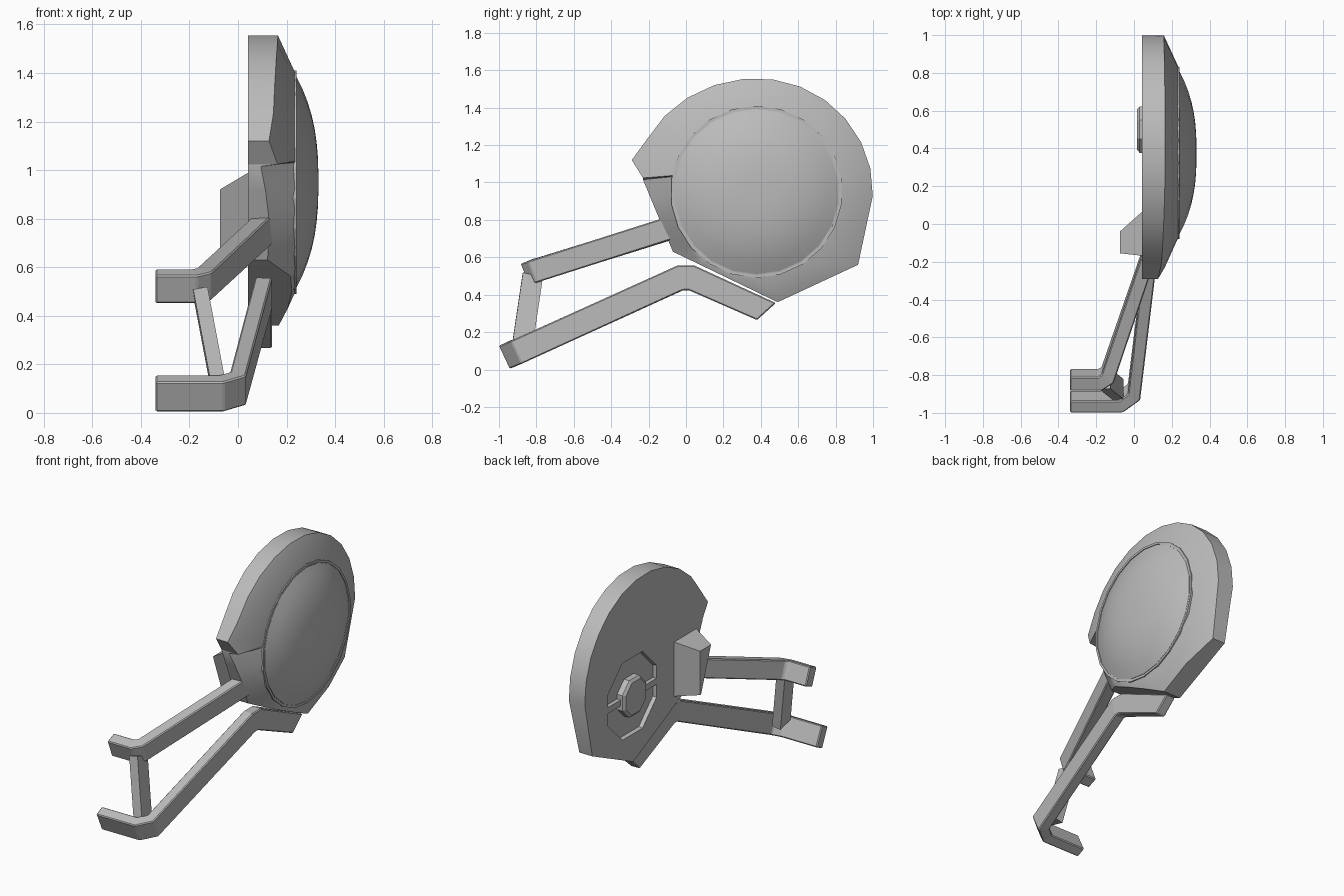
import bpy, bmesh
from math import pi, sin, cos, radians
from mathutils import Vector

cube = bpy.data.objects.get("Cube")
if cube:
    bpy.data.objects.remove(cube)

grey = bpy.data.materials.new("plain_grey")
grey.use_nodes = True
colour = (0.5, 0.5, 0.5, 1)
grey.diffuse_color = colour
grey.node_tree.nodes["Principled BSDF"].inputs["Base Color"].default_value = colour

centre = Vector((0.377, 0.95))    # disc centre in the y-z plane
hub = Vector((0.5, 0.8))          # centre of the recess in the back
seat_radius = 0.455
seat_x = 0.235
back_x = 0.042
dome_radius = 0.44


def loft(name, rings, cap=True, bevel=0, smooth=0):
    """Skin a list of equal-length point rings into one object."""
    bm = bmesh.new()
    loops = [[bm.verts.new(point) for point in ring] for ring in rings]
    for first, second in zip(loops, loops[1:]):
        count = len(first)
        for i in range(count):
            j = (i + 1) % count
            bm.faces.new((first[i], first[j], second[j], second[i]))
    if cap:
        bm.faces.new(loops[0])
        bm.faces.new(loops[-1])
    bmesh.ops.recalc_face_normals(bm, faces=bm.faces)
    mesh = bpy.data.meshes.new(name)
    bm.to_mesh(mesh)
    bm.free()
    mesh.materials.append(grey)
    obj = bpy.data.objects.new(name, mesh)
    bpy.context.collection.objects.link(obj)
    if bevel:
        modifier = obj.modifiers.new("Bevel", "BEVEL")
        modifier.width = bevel
        modifier.segments = 1
    if smooth:
        bpy.ops.object.select_all(action="DESELECT")
        obj.select_set(True)
        bpy.context.view_layer.objects.active = obj
        bpy.ops.object.shade_smooth_by_angle(angle=radians(smooth))
    return obj


def circle(x, radius, sides=22, middle=centre, turn=0):
    angles = [2 * pi * (i + turn) / sides for i in range(sides)]
    return [(x, middle.x + radius * sin(a), middle.y + radius * cos(a)) for a in angles]


def octagon(x, radius):
    return circle(x, radius, sides=8, middle=hub, turn=0.5)


def straight(start, end, steps):
    return [Vector(start).lerp(Vector(end), i / steps) for i in range(steps)]


# Disc outline: an arc, two straight lower edges and a sunken front panel
tip = Vector((-0.29, 1.12))
step = Vector((-0.23, 1.015))
chin = Vector((-0.07, 0.63))
heel = Vector((0.49, 0.36))
corner = Vector((0.92, 0.56))

arc = []
for i in range(13):
    angle = radians(152 - 14 * i)
    reach = 0.66 if cos(angle) < 0 else 0.622
    arc.append(centre + Vector((reach * cos(angle), 0.607 * sin(angle))))
plain = [tip] + arc[:-1] + straight(corner, heel, 2) + straight(heel, chin, 4)
panel = straight(chin, step, 4) + [step]
lift = Vector((0, 0.045))         # skews the panel step upward

# Each entry: outline point, depth below the cone, point that aims at the seat
outline = [(p, 0, p) for p in plain]
outline += [(p, 0.07, p) for p in panel[:-1]]
outline += [(step, 0.07, step + lift), (step + lift * 0.2, 0, step + lift * 1.2)]

back, edge, seat = [], [], []
for point, depth, aim in outline:
    fall = 0.46 * ((point - centre).length - seat_radius)
    inner = centre + (aim - centre).normalized() * seat_radius
    back.append((back_x, *point))
    edge.append((seat_x - fall - depth, *point))
    seat.append((seat_x, *inner))
body = loft("disc_body", [back, edge, seat], smooth=28)

# Octagonal recess in the back
cutter = loft("recess_cutter", [octagon(-0.1, 0.3), octagon(0.068, 0.27)])
cutter.hide_render = True
cutter.hide_viewport = True
recess = body.modifiers.new("Recess", "BOOLEAN")
recess.operation = "DIFFERENCE"
recess.solver = "EXACT"
recess.object = cutter

# Thin raised lip around the dome
lip_outer = seat_radius + 0.005
lip_inner = dome_radius + 0.005
lip_top = seat_x + 0.005
loft("dome_lip", [circle(seat_x - 0.01, lip_outer), circle(lip_top, lip_outer),
                  circle(lip_top, lip_inner), circle(seat_x - 0.01, lip_inner)], cap=False)

# Shallow dome, flatter towards the middle
dome = [circle(seat_x - 0.03, dome_radius)]
for i in range(8):
    share = 1 - i / 8
    dome.append(circle(0.331 - 0.093 * share ** 2.6, dome_radius * share))
loft("dome", dome, smooth=40)

# Knob and crossbar inside the recess
loft("back_knob", [octagon(0.08, 0.133), octagon(0.03, 0.133), octagon(0.016, 0.115)])


def bar_section(x):
    return [(x, hub.x + side * 0.27, hub.y + rise * 0.02)
            for side, rise in ((-1, -1), (1, -1), (1, 1), (-1, 1))]


loft("back_crossbar", [bar_section(0.08), bar_section(back_x)])


# Wedge block on the inner side of the disc
def wedge_section(x, front, rear, top):
    bottom = 0.63
    return [(x, front, top), (x, rear, top), (x, rear, bottom), (x, -0.05, bottom)]


loft("side_wedge", [wedge_section(0.06, -0.17, 0.08, 1),
                    wedge_section(-0.075, -0.155, -0.04, 0.92)])


# Bent bars: sweep a tilted rectangle along a path with mitred corners
def bar(name, path, tilts, half_height, half_width, bevel=0):
    points = [Vector(p) for p in path]
    runs = [(b - a).normalized() for a, b in zip(points, points[1:])]
    rings = []
    for i, (point, tilt) in enumerate(zip(points, tilts)):
        before = runs[max(i - 1, 0)]
        after = runs[min(i, len(runs) - 1)]
        lean = radians(tilt)
        up = Vector((0, -sin(lean), cos(lean)))
        side = up.cross(before + after).normalized()
        mitre = ((1 + before.dot(after)) / 2) ** 0.5
        up *= half_height
        side *= half_width / mitre
        rings.append([point + up - side, point + up + side,
                      point - up + side, point - up - side])
    loft(name, rings, bevel=bevel)


bar("upper_arm",
    [(-0.34, -0.825, 0.522), (-0.18, -0.825, 0.522), (-0.14, -0.8, 0.53), (0.11, -0.07, 0.76)],
    [22, 22, 20, 10], half_height=0.062, half_width=0.038, bevel=0.006)

bar("lower_arm",
    [(-0.34, -0.94, 0.08), (-0.07, -0.94, 0.08), (0, -0.89, 0.1),
     (0.105, -0.03, 0.49), (0.105, 0.03, 0.49), (0.105, 0.43, 0.31)],
    [25, 25, 25, 12, -12, -48], half_height=0.068, half_width=0.034, bevel=0.006)

bar("strut", [(-0.155, -0.82, 0.5), (-0.085, -0.875, 0.13)],
    [75, 75], half_height=0.055, half_width=0.03)
